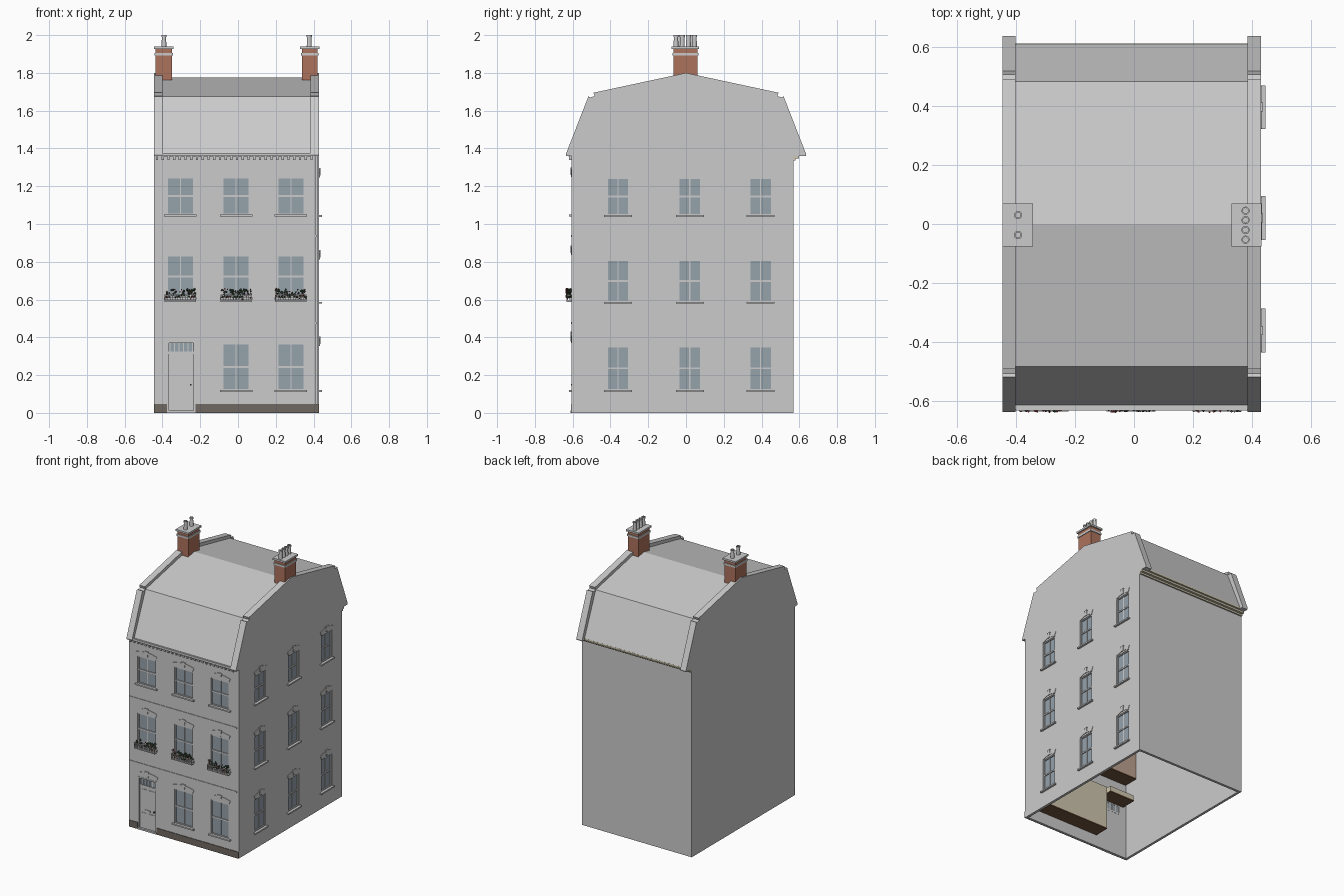
import bpy, bmesh, random
from math import sin, cos, pi

if "Cube" in bpy.data.objects:
    bpy.data.objects.remove(bpy.data.objects["Cube"])
random.seed(4)

def mat(name, r, g, b):
    m = bpy.data.materials.new(name)
    m.diffuse_color = (r, g, b, 1)
    m.use_nodes = True
    m.node_tree.nodes["Principled BSDF"].inputs["Base Color"].default_value = m.diffuse_color
    return m

GLASS = mat("glass", .30, .36, .41)
BRICK = mat("brick", .42, .17, .11)
PLINTH = mat("plinth", .16, .14, .12)
LEAF = mat("leaf", .05, .08, .04)
RED = mat("petal", .5, .06, .08)
CREAM = mat("cream", .62, .57, .43)
BROWN = mat("floor_wood", .17, .09, .05)
PINK = mat("room_paper", .50, .36, .28)

# wall frames: a = along wall, d = outwards, z = up
XYZ = lambda a, d, z: (a, d, z)
FRONT = lambda a, d, z: (a, -.605 - d, z)
SIDE = lambda a, d, z: (.43 + d, a, z)
PROFILE = lambda a, d, z: (d, a, z)

def finish(name, bm, m=None):
    bmesh.ops.recalc_face_normals(bm, faces=bm.faces)
    me = bpy.data.meshes.new(name)
    bm.to_mesh(me)
    bm.free()
    ob = bpy.data.objects.new(name, me)
    bpy.context.collection.objects.link(ob)
    if m:
        me.materials.append(m)
    return ob

def add_prism(bm, pts, d0, d1, fr):
    lo = [bm.verts.new(fr(a, d0, z)) for a, z in pts]
    hi = [bm.verts.new(fr(a, d1, z)) for a, z in pts]
    bm.faces.new(lo)
    bm.faces.new(hi[::-1])
    for i in range(len(pts)):
        j = (i + 1) % len(pts)
        bm.faces.new((lo[i], lo[j], hi[j], hi[i]))

def prism(name, pts, d0, d1, fr, m=None):
    bm = bmesh.new()
    add_prism(bm, pts, d0, d1, fr)
    return finish(name, bm, m)

def boxes(name, items, m=None, fr=XYZ):
    bm = bmesh.new()
    for a0, a1, d0, d1, z0, z1 in items:
        add_prism(bm, [(a0, z0), (a1, z0), (a1, z1), (a0, z1)], d0, d1, fr)
    return finish(name, bm, m)

def cut(ob, items, fr):
    c = boxes("opening_cutter", items, None, fr)
    c.hide_render = True
    md = ob.modifiers.new("openings", 'BOOLEAN')
    md.object, md.operation, md.solver = c, 'DIFFERENCE', 'EXACT'
    bpy.context.view_layer.objects.active = ob
    bpy.ops.object.modifier_apply(modifier=md.name)
    bpy.data.objects.remove(c)

def arch(name, c, w, z, fr):
    # shallow brick arch with keystone
    top = lambda t: z + .028 + .014 * cos(t * pi / 2)
    ts = [-1 + i / 4 for i in range(9)]
    pts = [(c + t * (w + .012), top(t)) for t in ts]
    pts += [(c + t * w, z + .012 * cos(t * pi / 2)) for t in ts[::-1]]
    prism(name, pts, -.002, .003, fr)
    prism(name + "_keystone", [(c - .01, z + .01), (c + .01, z + .01),
          (c + .015, z + .05), (c - .015, z + .05)], -.002, .006, fr)

def window(name, c, w, z0, z1, fr):
    # sash frame, glazing bars, glass and sill
    zm, a, b, t = (z0 + z1) / 2, c - w, c + w, .006
    boxes(name + "_glass", [(a, b, -.013, -.011, z0, z1)], GLASS, fr)
    boxes(name + "_sash", [
        (a, a + t, -.015, -.004, z0, z1), (b - t, b, -.015, -.004, z0, z1),
        (a, b, -.015, -.004, z0, z0 + t), (a, b, -.015, -.004, z1 - t, z1),
        (a, b, -.015, -.005, zm - .005, zm + .005),
        (c - .003, c + .003, -.015, -.008, z0, z1)], None, fr)
    boxes(name + "_sill", [(a - .014, b + .014, -.012, .014, z0 - .01, z0)], None, fr)
    arch(name + "_arch", c, w, z1 + .002, fr)

# gable profile, mirrored about the ridge
half = [(.49, 1.695), (.484, 1.677), (.505, 1.67), (.517, 1.675), (.636, 1.37), (.634, 1.36)]
gable = [(-y, z) for y, z in half[::-1]] + [(0, 1.80)] + half
wall_profile = [(-.589, 0), (-.589, 1.36)] + gable + [(.57, 1.36), (.57, 0)]

# side walls, back wall and front panel
right_wall = prism("right_wall", wall_profile, .412, .43, PROFILE)
prism("left_wall", wall_profile, -.445, -.427, PROFILE)
prism("right_parapet", gable, .383, .413, PROFILE)
prism("left_parapet", gable, -.428, -.40, PROFILE)
boxes("back_wall", [(-.43, .415, .552, .57, 0, 1.365)])
front_wall = boxes("front_wall", [(-.445, .414, -.605, -.59, 0, 1.36)])
boxes("corner_strip", [(.417, .43, -.605, -.591, 0, 1.36)])

# window positions: centre, half width, sill, head
XS, YS = (-.305, -.01, .28), (-.36, .02, .395)
front_w = [(x, .072, z0, z1) for z0, z1 in ((.12, .367), (.61, .835), (1.05, 1.247)) for x in XS][1:]
side_w = [(y, .06, z0, z1) for z0, z1 in ((.12, .353), (.588, .81), (1.048, 1.245)) for y in YS]
hole = lambda w: (w[0] - w[1], w[0] + w[1], -.05, .03, w[2], w[3])
cut(front_wall, [hole(w) for w in front_w] + [(-.375, -.225, -.05, .03, -.02, .38)], FRONT)
cut(right_wall, [hole(w) for w in side_w], SIDE)
for i, w in enumerate(front_w):
    window(f"front_window_{i}", *w, FRONT)
for i, w in enumerate(side_w):
    window(f"side_window_{i}", *w, SIDE)

# door with frame, panels, fanlight and knob
boxes("door", [(-.365, -.235, -.014, -.008, .01, .315)] +
      [(x, x + .045, -.01, -.005, z0, z1) for x in (-.352, -.293)
       for z0, z1 in ((.03, .125), (.165, .295))] +
      [(-.32, -.28, -.01, -.004, .138, .15)], None, FRONT)
boxes("door_frame", [(-.375, -.365, -.015, .002, 0, .38), (-.235, -.225, -.015, .002, 0, .38),
      (-.375, -.225, -.015, .002, .37, .38), (-.365, -.235, -.015, -.004, .312, .324),
      (-.375, -.225, -.015, .006, 0, .012)] +
      [(-.36 + i * .024 - .003, -.36 + i * .024 + .003, -.015, -.006, .32, .372) for i in range(6)],
      None, FRONT)
boxes("fanlight_glass", [(-.365, -.235, -.013, -.01, .322, .37)], GLASS, FRONT)
boxes("door_knob", [(-.253, -.245, -.01, .003, .146, .154)], PLINTH, FRONT)
arch("door_arch", -.30, .075, .382, FRONT)

# plinth and string courses
boxes("plinth", [(-.445, -.375, -.002, .004, 0, .047), (-.225, .43, -.002, .004, 0, .047)], PLINTH, FRONT)
boxes("string_courses", [(-.445, .415, -.002, .004, z - .005, z + .005) for z in (.475, .937)], None, FRONT)

# eaves: dentils, gutter, rear moulding
boxes("dentils", [(-.435 + i * .0303, -.423 + i * .0303, -.002, .014, 1.34, 1.36) for i in range(28)], None, FRONT)
boxes("front_eaves", [(-.402, .385, -.622, -.57, 1.358, 1.372), (-.402, .385, -.63, -.618, 1.36, 1.376)])
boxes("rear_eaves", [(-.445, .43, .565, .58, 1.335, 1.36), (-.445, .43, .575, .597, 1.347, 1.362),
                     (-.402, .385, .56, .61, 1.36, 1.372)], CREAM)

# mansard roof shell
outer = [(-.612, 1.37), (-.482, 1.675), (0, 1.775), (.482, 1.675), (.61, 1.37)]
inner = [(y * .96, z - .018) for y, z in outer[::-1]]
prism("roof", outer + inner, -.402, .386, PROFILE)

# chimneys
def pot(bm, x, y):
    rings = [(.0135, 1.935), (.011, 1.99), (.014, 1.99), (.014, 2.0), (.009, 2.0), (.009, 1.96)]
    n, prev = 12, None
    for r, z in rings:
        cur = [bm.verts.new((x + r * cos(2 * pi * i / n), y + r * sin(2 * pi * i / n), z)) for i in range(n)]
        if prev:
            for i in range(n):
                bm.faces.new((prev[i], prev[(i + 1) % n], cur[(i + 1) % n], cur[i]))
        prev = cur
    bm.faces.new(prev)

for side, x0, x1, px, ys in (("left", -.436, -.35, -.392, (.03, -.037)),
                             ("right", .338, .422, .377, (.045, .013, -.02, -.053))):
    boxes(side + "_chimney", [(x0, x1, -.067, .06, 1.70, 1.93)], BRICK)
    boxes(side + "_chimney_caps", [(x0 - .009, x1 + .009, -.076, .069, 1.927, 1.94),
                                   (x0 - .005, x1 + .005, -.072, .065, 1.892, 1.906)])
    bm = bmesh.new()
    for y in ys:
        pot(bm, px, y)
    finish(side + "_chimney_pots", bm)

# window baskets with plants
for k, c in enumerate(XS):
    a, b = c - .083, c + .083
    bars = [(a, b, .024, .028, z, z + .005) for z in (.588, .622)]
    bars += [(a + i * .0135, a + i * .0135 + .003, .024, .028, .588, .627) for i in range(13)]
    bars += [(s, s + .004, 0, .028, z, z + .005) for s in (a, b - .004) for z in (.588, .622)]
    bars.append((a, b, .002, .026, .59, .594))
    boxes(f"window_basket_{k}", bars, None, FRONT)
    for name, n, m, lo, hi in (("leaves", 55, LEAF, .612, .655), ("flowers", 14, RED, .6, .658)):
        bm = bmesh.new()
        for _ in range(n):
            r = random.uniform(.004, .008) if m is LEAF else .004
            g = bmesh.ops.create_icosphere(bm, subdivisions=1, radius=r)
            d = random.uniform(.006, .026) if m is LEAF else random.uniform(.022, .03)
            bmesh.ops.translate(bm, verts=g["verts"], vec=FRONT(
                random.uniform(a + .005, b - .005), d, random.uniform(lo, hi)))
        finish(f"window_{name}_{k}", bm, m)

# shallow room boxes behind the front windows
for name, x0, x1, z0, z1, m in (("ground_room", -.17, .40, .09, .40, CREAM), ("hall", -.40, -.20, .385, .42, CREAM),
                                ("first_floor_room", -.42, .40, .56, .87, PINK),
                                ("second_floor_room", -.42, .40, 1.01, 1.29, CREAM)):
    boxes(name + "_walls", [(x0, x1, -.485, -.48, z0, z1), (x0, x0 + .005, -.588, -.48, z0, z1),
                            (x1 - .005, x1, -.588, -.48, z0, z1), (x0, x1, -.588, -.48, z1 - .005, z1)], m)
    boxes(name + "_floor", [(x0, x1, -.588, -.478, z0 - .008, z0)], BROWN)
